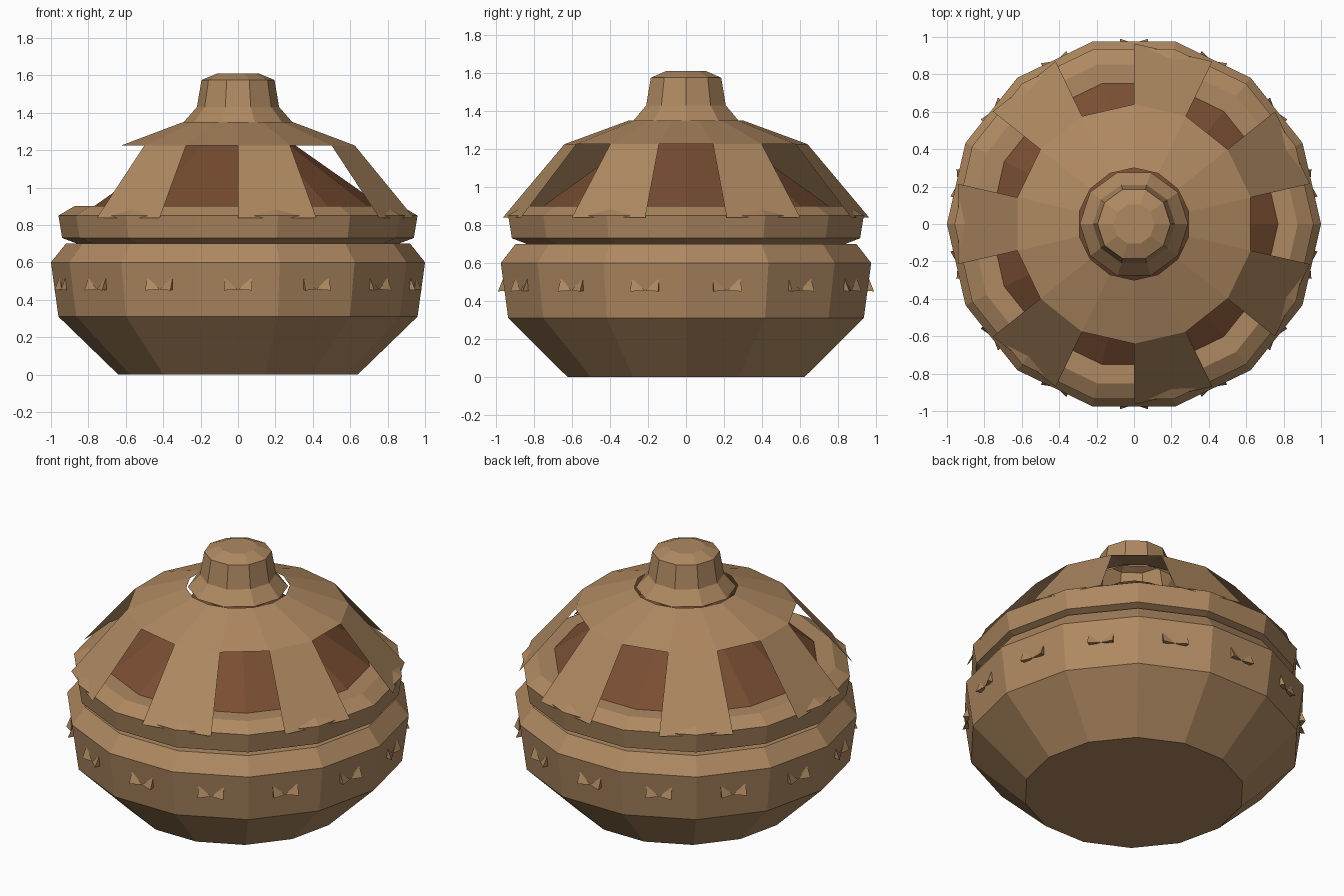
import bpy, bmesh
from math import cos, sin, pi
from mathutils import Matrix, Vector

cube = bpy.data.objects.get("Cube")
if cube:
    bpy.data.objects.remove(cube)

SIDES = 14
STEP = 2 * pi / SIDES


def material(name, rgb):
    m = bpy.data.materials.new(name)
    m.use_nodes = True
    m.diffuse_color = (*rgb, 1)
    m.node_tree.nodes["Principled BSDF"].inputs["Base Color"].default_value = (*rgb, 1)
    return m


clay = material("tan_clay", (0.43, 0.25, 0.12))
red_clay = material("red_brown_clay", (0.19, 0.075, 0.032))


def finish(name, bm, mat):
    mesh = bpy.data.meshes.new(name)
    bm.to_mesh(mesh)
    bm.free()
    mesh.materials.append(mat)
    obj = bpy.data.objects.new(name, mesh)
    bpy.context.collection.objects.link(obj)
    return obj


def lathe(name, profile, mat, sides=SIDES, turn=0.0, keep=lambda ring, i: True,
          cap_bottom=False, cap_top=False):
    """Spin a (radius, height) profile into flat facets; keep() can leave gaps."""
    bm = bmesh.new()
    rings = [[bm.verts.new((r * cos(turn + 2 * pi * i / sides),
                            r * sin(turn + 2 * pi * i / sides), z))
              for i in range(sides)] for r, z in profile]
    for k in range(len(rings) - 1):
        low, high = rings[k], rings[k + 1]
        for i in range(sides):
            j = (i + 1) % sides
            if keep(k, i):
                bm.faces.new((low[i], low[j], high[j], high[i]))
    if cap_bottom:
        bm.faces.new(rings[0][::-1])
    if cap_top:
        bm.faces.new(rings[-1])
    return finish(name, bm, mat)


# Round bowl with a shoulder, a groove and an upper rim
lathe("bowl", [(0.64, 0), (0.96, 0.31), (1.0, 0.6), (0.92, 0.7), (0.86, 0.7),
               (0.94, 0.73), (0.96, 0.85), (0.875, 0.9), (0.76, 0.9)],
      clay, cap_bottom=True)

# Inner cone seen through the openings
lathe("inner_cone", [(0.77, 0.9), (0.2, 1.3)], red_clay, cap_top=True)

# Thin cover whose lower skirt alternates flaps and openings
lathe("cover", [(0.965, 0.838), (0.64, 1.225), (0.3, 1.35)], clay,
      turn=STEP / 2, keep=lambda ring, i: ring == 1 or i % 2 == 0)

# Flared knob
lathe("knob", [(0.29, 1.35), (0.22, 1.43), (0.195, 1.575), (0.11, 1.61)],
      clay, sides=10, cap_top=True)

# Pairs of small wedges, one pair on each side of the belly
bm = bmesh.new()
for i in range(SIDES):
    spin = Matrix.Rotation((i + 0.5) * STEP, 3, 'Z')
    for side in (-1, 1):
        inner, outer, top, back = [
            bm.verts.new(spin @ Vector(p)) for p in (
                (0.966, 0, 0.455), (0.99, side * 0.075, 0.45),
                (0.962, side * 0.075, 0.52), (0.94, side * 0.07, 0.455))]
        for tri in ((inner, outer, top), (inner, back, outer),
                    (outer, back, top), (inner, top, back)):
            bm.faces.new(tri)
bmesh.ops.recalc_face_normals(bm, faces=bm.faces)
finish("belly_wedges", bm, clay)
